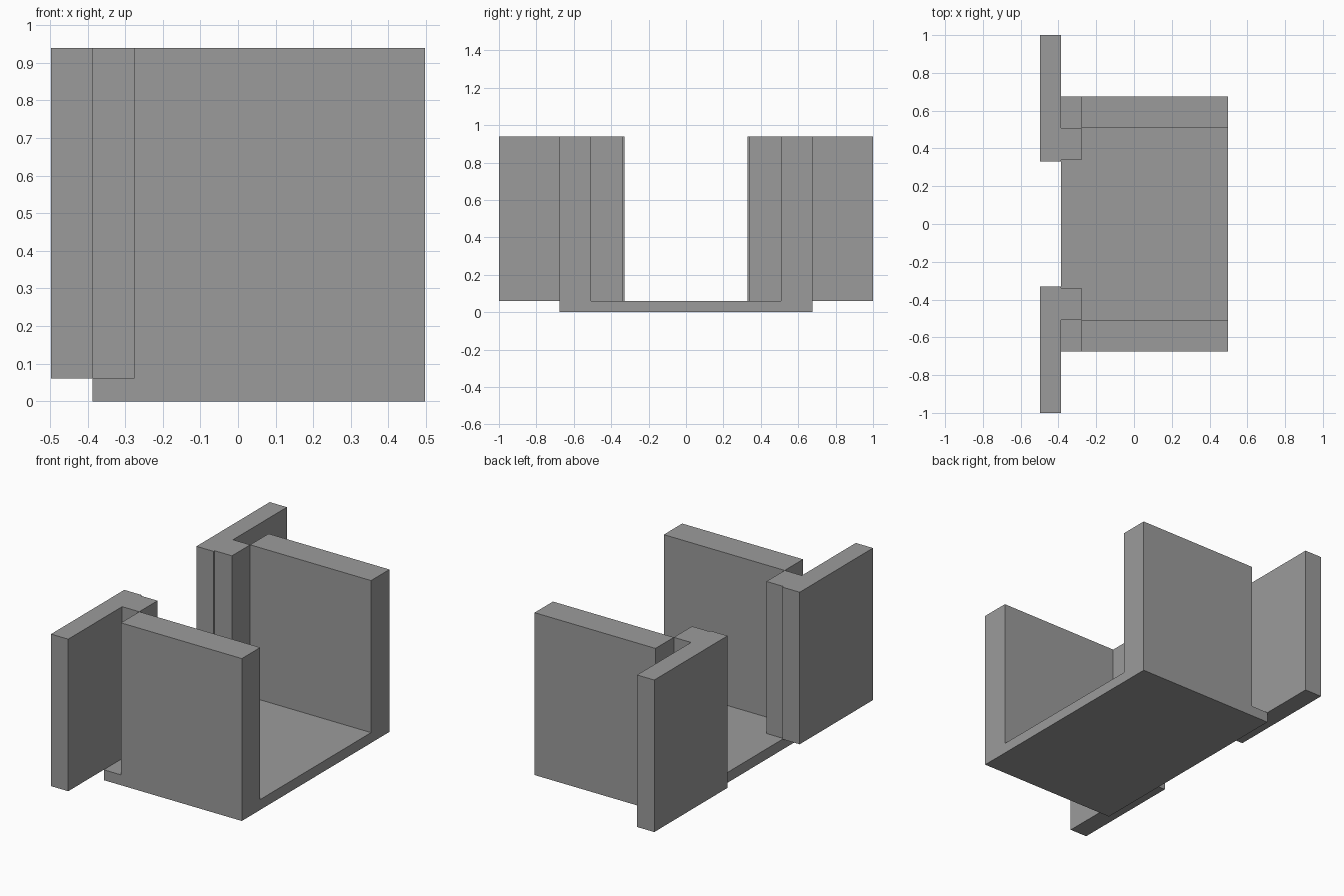
import bpy
import bmesh

if "Cube" in bpy.data.objects:
    bpy.data.objects.remove(bpy.data.objects["Cube"], do_unlink=True)

# Single plain grey material
GREY = (0.33, 0.33, 0.33, 1.0)
grey = bpy.data.materials.new("plain_grey")
grey.use_nodes = True
grey.diffuse_color = GREY
grey.node_tree.nodes["Principled BSDF"].inputs["Base Color"].default_value = GREY


def block(name, x, y, z):
    """Box spanning the given (min, max) ranges."""
    bm = bmesh.new()
    bmesh.ops.create_cube(bm, size=1)
    for v in bm.verts:
        v.co = [r[0] if c < 0 else r[1] for c, r in zip(v.co, (x, y, z))]
    mesh = bpy.data.meshes.new(name)
    bm.to_mesh(mesh)
    bm.free()
    mesh.materials.append(grey)
    obj = bpy.data.objects.new(name, mesh)
    bpy.context.collection.objects.link(obj)
    return obj


FLOOR_TOP, TOP = 0.06, 0.94
BACK, FLANGE, POST, END = -0.497, -0.387, -0.277, 0.497

# Floor slab
block("floor", (FLANGE, END), (-0.675, 0.675), (0, FLOOR_TOP))

# Upright parts, repeated on both sides of the opening
for side, s in (("front", -1), ("back", 1)):
    for part, x, near, far in (
        ("wall", (POST, END), 0.507, 0.675),
        ("corner_post", (FLANGE, POST), 0.34, 0.507),
        ("flange", (BACK, FLANGE), 0.33, 1.0),
    ):
        y = sorted((s * near, s * far))
        block(f"{side}_{part}", x, y, (FLOOR_TOP, TOP))
